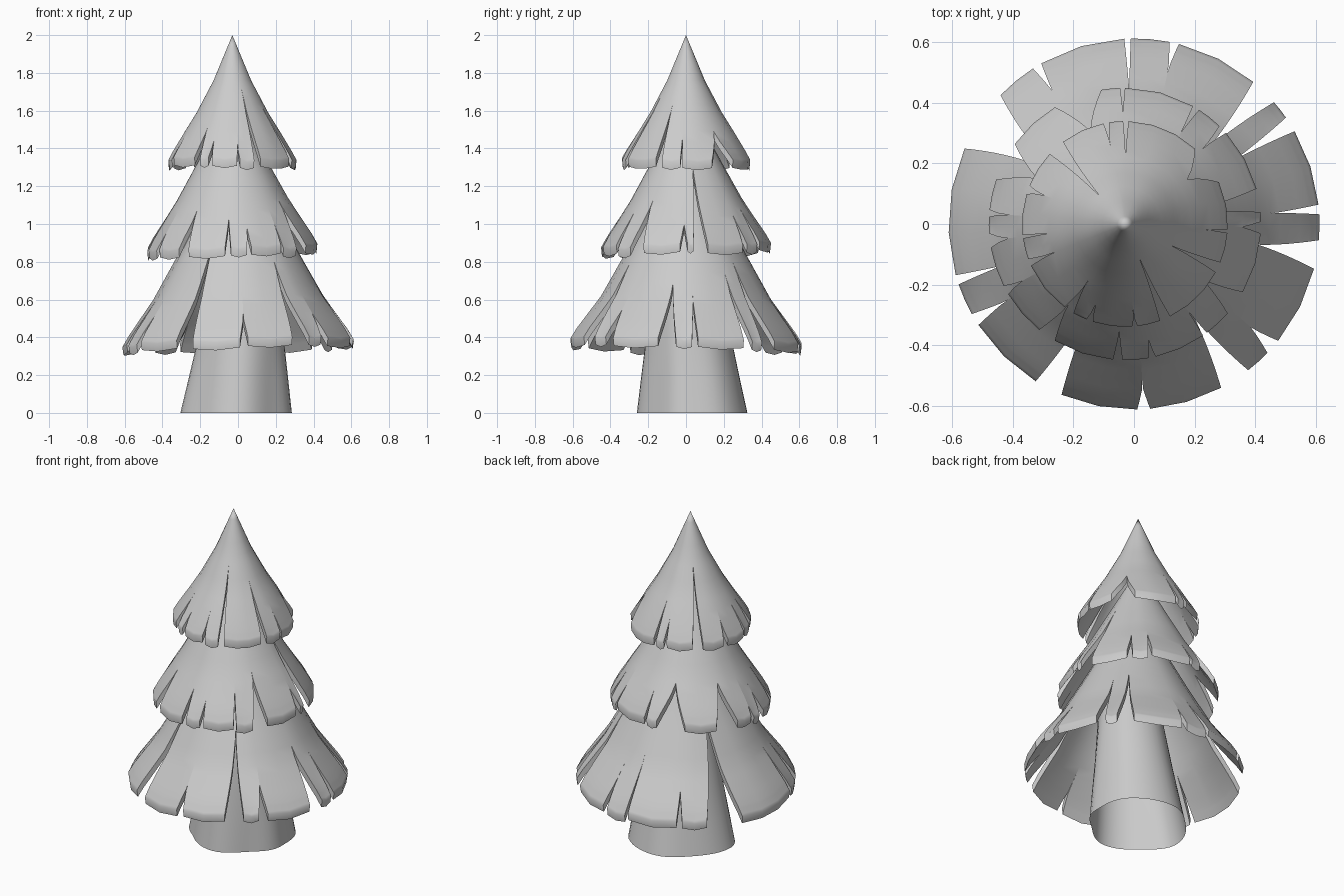
import bpy, bmesh, random
from math import sin, cos, radians, pi

random.seed(4)
cube = bpy.data.objects.get("Cube")
if cube:
    bpy.data.objects.remove(cube)

grey = bpy.data.materials.new("plain grey")
grey.use_nodes = True
colour = (0.6, 0.6, 0.6, 1)
grey.diffuse_color = colour
grey.node_tree.nodes["Principled BSDF"].inputs["Base Color"].default_value = colour


def finish(name, bm):
    """Turn the bmesh into a smooth-shaded object that keeps sharp edges."""
    mesh = bpy.data.meshes.new(name)
    bm.to_mesh(mesh)
    bm.free()
    mesh.materials.append(grey)
    obj = bpy.data.objects.new(name, mesh)
    bpy.context.collection.objects.link(obj)
    bpy.ops.object.select_all(action="DESELECT")
    bpy.context.view_layer.objects.active = obj
    obj.select_set(True)
    bpy.ops.object.shade_smooth_by_angle(angle=radians(55))


def resample(profile, steps):
    """Subdivide each profile segment into equal steps."""
    rows = [profile[0]]
    for (r0, z0), (r1, z1) in zip(profile, profile[1:]):
        for k in range(1, steps + 1):
            t = k / steps
            rows.append((r0 + (r1 - r0) * t, z0 + (z1 - z0) * t))
    return rows


def add_underside(bm, depth, centre):
    """Close the surface with a lowered copy, joined by an upright rim."""
    rim = [e for e in bm.edges if e.is_boundary]
    copy = bmesh.ops.duplicate(bm, geom=bm.verts[:] + bm.edges[:] + bm.faces[:])
    twin = copy["vert_map"]
    for e in rim:
        a, b = e.verts
        bm.faces.new((a, b, twin[b], twin[a]))
    for item in copy["geom"]:
        if isinstance(item, bmesh.types.BMVert):
            item.co.x = centre + (item.co.x - centre) * 0.99
            item.co.y *= 0.99
            item.co.z -= depth
    bmesh.ops.recalc_face_normals(bm, faces=bm.faces)


def skirt(name, profile, slits, centre, tilt):
    """Cone of foliage whose hem is cut into panels by tapering slits.
    Each slit is (start angle, end angle, radius where it begins)."""
    rows = resample(profile, 4)
    rim = rows[-1][0]
    bm = bmesh.new()

    def edge(slit, side, r):
        middle = (slit[0] + slit[1]) / 2
        open_by = max(0, (r - slit[2]) / (rim - slit[2]))
        return middle + (slit[side] - middle) * open_by

    for i, left in enumerate(slits):
        right = slits[(i + 1) % len(slits)]
        turn = 360 if i == len(slits) - 1 else 0
        columns = max(2, round((right[0] + turn - left[1]) / 12))
        drop = random.uniform(-0.01, 0.01)
        grid = []
        for r, z in rows:
            a = edge(left, 1, r)
            b = edge(right, 0, r) + turn
            # the hem of every panel sags a little in its middle
            hem = max(0, (r / rim - 0.75) * 4)
            line = []
            for c in range(columns + 1):
                u = c / columns
                th = radians(a + (b - a) * u)
                x, y = r * cos(th), r * sin(th)
                dz = hem * (drop - 0.012 * sin(pi * u)) + tilt[0] * x + tilt[1] * y
                line.append(bm.verts.new((centre + x, y, z + dz)))
            grid.append(line)
        for top, low in zip(grid, grid[1:]):
            for c in range(columns):
                bm.faces.new((top[c], low[c], low[c + 1], top[c + 1]))
    bmesh.ops.remove_doubles(bm, verts=bm.verts, dist=0.0005)
    add_underside(bm, 0.042, centre)
    finish(name, bm)


# Foliage tiers, from the tip down
skirt("top_foliage",
      [(0, 2), (0.1, 1.76), (0.19, 1.59), (0.315, 1.39), (0.34, 1.345)],
      [(24, 47, .26), (88, 91, .23), (99, 102, .28), (127, 137, .12),
       (158, 163, .3), (186, 188, .26), (200, 204, .27), (234, 240, .25),
       (248, 252, .3), (274, 277, .31), (290, 296, .13), (332, 338, .18),
       (355, 357, .28)], -0.03, (0, 0))
skirt("middle_foliage",
      [(0.04, 1.6), (0.19, 1.32), (0.295, 1.13), (0.42, 0.935), (0.45, 0.88)],
      [(5, 15, .2), (42, 46, .37), (57, 60, .36), (90, 92, .37),
       (100, 121, .33), (144, 161, .33), (174, 177, .41), (184, 190, .4),
       (207, 211, .4), (231, 239, .34), (265, 269, .36), (280, 283, .4),
       (305, 307, .36), (319, 330, .32), (356, 361, .39)], -0.03, (0.03, 0.025))
skirt("bottom_foliage",
      [(0.13, 1.2), (0.31, 0.86), (0.45, 0.61), (0.58, 0.43), (0.613, 0.375)],
      [(3, 6, .47), (30, 35, .4), (41, 50, .36), (76, 79, .53),
       (91, 93, .44), (120, 123, .52), (136, 156, .3), (196, 199, .46),
       (209, 213, .5), (238, 247, .29), (271, 275, .54), (298, 308, .36),
       (316, 321, .52), (346, 355, .42)], 0, (0.03, -0.02))

# Open trunk with a root-lobed foot that narrows upward
lobes = [0.285, 0.325, 0.325, 0.29, 0.305, 0.25, 0.26, 0.235]
steps = 6
sides = len(lobes) * steps
bm = bmesh.new()
rings = []
for scale, z, rounding in [(1, 0, 0), (0.9, 0.18, 0.2), (0.8, 0.36, 0.4),
                           (0.63, 0.7, 0.8), (0.4, 1, 1)]:
    ring = []
    for s in range(sides):
        k, step = divmod(s, steps)
        blend = (1 - cos(pi * step / steps)) / 2
        r = lobes[k] + (lobes[(k + 1) % len(lobes)] - lobes[k]) * blend
        r = scale * (r + (0.285 - r) * rounding)
        th = 2 * pi * s / sides
        ring.append(bm.verts.new((0.05 * z + r * cos(th), r * sin(th), z)))
    rings.append(ring)
for low, top in zip(rings, rings[1:]):
    for s in range(sides):
        n = (s + 1) % sides
        bm.faces.new((low[s], low[n], top[n], top[s]))
finish("trunk", bm)
